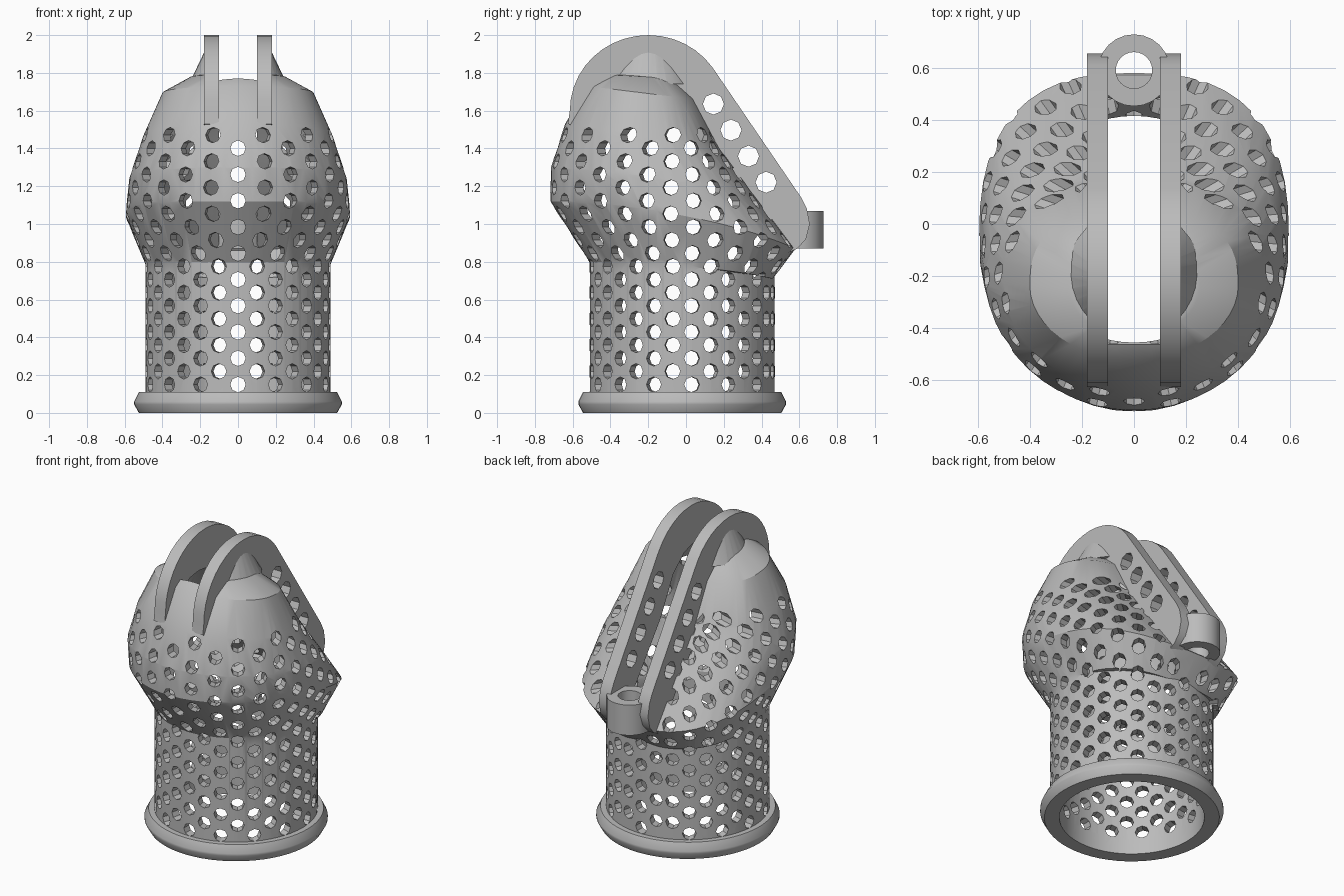
import bpy, bmesh, math
from mathutils import Matrix, Vector

cube = bpy.data.objects.get("Cube")
if cube:
    bpy.data.objects.remove(cube, do_unlink=True)

grey = bpy.data.materials.new("plain_grey")
grey.use_nodes = True
GREY = (0.5, 0.5, 0.5, 1)
grey.diffuse_color = GREY
grey.node_tree.nodes["Principled BSDF"].inputs["Base Color"].default_value = GREY

AXIS_Y = -0.02          # tube axis
WALL = 0.055


def finish(bm, name):
    bmesh.ops.recalc_face_normals(bm, faces=bm.faces)
    mesh = bpy.data.meshes.new(name)
    bm.to_mesh(mesh)
    bm.free()
    mesh.materials.append(grey)
    obj = bpy.data.objects.new(name, mesh)
    bpy.context.collection.objects.link(obj)
    return obj


def boolean(obj, cutter, op="DIFFERENCE", keep=False):
    mod = obj.modifiers.new("cut", "BOOLEAN")
    mod.operation, mod.solver, mod.object = op, "EXACT", cutter
    bpy.ops.object.select_all(action="DESELECT")
    bpy.context.view_layer.objects.active = obj
    obj.select_set(True)
    bpy.ops.object.modifier_apply(modifier=mod.name)
    if not keep:
        bpy.data.objects.remove(cutter, do_unlink=True)


def smooth(obj):
    bpy.ops.object.select_all(action="DESELECT")
    bpy.context.view_layer.objects.active = obj
    obj.select_set(True)
    bpy.ops.object.shade_smooth_by_angle(angle=math.radians(30))


def cylinder(name, r1, r2, z1, z2, y=AXIS_Y, segments=60):
    bm = bmesh.new()
    bmesh.ops.create_cone(bm, cap_ends=True, segments=segments, radius1=r1, radius2=r2,
                          depth=z2 - z1, matrix=Matrix.Translation((0, y, (z1 + z2) / 2)))
    return finish(bm, name)


def box(name, lo, hi):
    lo, hi = Vector(lo), Vector(hi)
    bm = bmesh.new()
    bmesh.ops.create_cube(bm, size=1, matrix=Matrix.Translation((lo + hi) / 2)
                          @ Matrix.Diagonal((*(hi - lo), 1)))
    return finish(bm, name)


def lathe(name, profile, y, segments):
    bm = bmesh.new()
    rings = []
    for k in range(segments):
        a = math.tau * k / segments
        rings.append([bm.verts.new((r * math.sin(a), y - r * math.cos(a), z)) for r, z in profile])
    n = len(profile)
    for k in range(segments):
        p, q = rings[k], rings[(k + 1) % segments]
        for i in range(n):
            bm.faces.new((p[i], q[i], q[(i + 1) % n], p[(i + 1) % n]))
    return finish(bm, name)


# Head sections: front y, front z, back y, back z, half width, upward bow at the sides
SECTIONS = [
    (-0.50, 0.78, 0.46, 0.71, 0.485, 0.03),
    (-0.72, 1.12, 0.58, 0.87, 0.595, 0.06),
    (-0.715, 1.30, 0.37, 1.15, 0.575, 0.02),
    (-0.64, 1.53, 0.18, 1.41, 0.50, 0),
    (-0.52, 1.73, 0.05, 1.66, 0.40, 0),
    (-0.43, 1.79, -0.06, 1.77, 0.25, 0),
]


def head_solid(name, inset):
    bm = bmesh.new()
    n, rings = 48, []
    for level, (yf, zf, yb, zb, w, bow) in enumerate(SECTIONS):
        yf, yb, w = yf + inset, yb - inset, w - inset
        drop = inset * level / 5
        mid, half = (yf + yb) / 2, (yb - yf) / 2
        ring = []
        for k in range(n):
            a = math.tau * k / n
            s, c = math.sin(a), -math.cos(a)
            e = 2 / 2.6 if c > 0 else 1      # squarer towards the back
            x = math.copysign(abs(s) ** e, s) * w
            t = math.copysign(abs(c) ** e, c)
            z = zf + (zb - zf) * (t + 1) / 2 + bow * s * s - drop
            ring.append(bm.verts.new((x, mid + half * t, z)))
        rings.append(ring)
    for p, q in zip(rings, rings[1:]):
        for k in range(n):
            j = (k + 1) % n
            bm.faces.new((p[k], p[j], q[j], q[k]))
    bm.faces.new(rings[0])
    tip = bm.verts.new((0, -0.25, 1.82 - inset))
    for k in range(n):
        bm.faces.new((rings[-1][k], rings[-1][(k + 1) % n], tip))
    return finish(bm, name)


# Radial hole cutters, staggered in 30 columns
def hole_cutters():
    bm = bmesh.new()
    turn = Matrix.Rotation(math.pi / 2, 4, "X")
    for col in range(30):
        rear = 14 <= col <= 16
        odd = (col + rear) % 2
        for row in range(10):
            z = 0.15 + 0.139 * row + 0.07 * odd
            if rear and z > 0.82:
                continue
            start = 0.39 if z < 0.82 else 0.25
            m = (Matrix.Translation((0, AXIS_Y, z)) @ Matrix.Rotation(math.radians(12 * col), 4, "Z")
                 @ Matrix.Translation((0, -(start + 0.9) / 2, 0)) @ turn)
            bmesh.ops.create_cone(bm, cap_ends=True, segments=8, radius1=0.041,
                                  radius2=0.041, depth=0.9 - start, matrix=m)
    return finish(bm, "hole_cutters")


# Perforated shell: tube, head and peak, hollowed, slotted and drilled
inner_head = head_solid("inner_head", WALL)
shell = head_solid("perforated_shell", 0)
boolean(shell, cylinder("tube", 0.49, 0.49, 0.04, 0.85), "UNION")
boolean(shell, cylinder("peak", 0.26, 0.15, 1.74, 1.97, y=-0.2, segments=32), "UNION")
boolean(shell, inner_head, keep=True)
boolean(shell, cylinder("bore", 0.435, 0.435, -0.1, 0.84))
boolean(shell, box("slot", (-0.1, -0.46, 0.88), (0.1, 1, 2.5)))
boolean(shell, hole_cutters())
smooth(shell)

# Base flange
flange = lathe("base_flange", [(0.435, 0), (0.525, 0), (0.55, 0.045), (0.55, 0.06),
                               (0.525, 0.11), (0.435, 0.11)], AXIS_Y, 60)
smooth(flange)

# Fin outline in the side plane: rounded top, straight back edge, rounded foot
outline = []
for k in range(17):
    a = math.radians(180 - 145 * k / 16)
    outline.append((-0.2 + 0.415 * math.cos(a), 1.6 + 0.4 * math.sin(a)))
outline += [(0.61, 1.14), (0.64, 1.08), (0.655, 1.0), (0.635, 0.92), (0.59, 0.87),
            (0.5, 0.83), (0.4, 0.9), (0.0, 1.45), (-0.55, 1.5), (-0.625, 1.53)]


def fin(name, x):
    bm = bmesh.new()
    face = bm.faces.new([bm.verts.new((x, y, z)) for y, z in outline])
    ext = bmesh.ops.extrude_face_region(bm, geom=[face])
    moved = [v for v in ext["geom"] if isinstance(v, bmesh.types.BMVert)]
    bmesh.ops.translate(bm, verts=moved, vec=(0.08, 0, 0))
    obj = finish(bm, name)
    boolean(obj, inner_head, keep=True)
    # Row of four round holes along the back edge
    drills = bmesh.new()
    for k in range(4):
        m = (Matrix.Translation((0, 0.145 + 0.093 * k, 1.635 - 0.138 * k))
             @ Matrix.Rotation(math.pi / 2, 4, "Y"))
        bmesh.ops.create_cone(drills, cap_ends=True, segments=8, radius1=0.056,
                              radius2=0.056, depth=1, matrix=m)
    boolean(obj, finish(drills, "drills"))
    smooth(obj)


fin("right_fin", -0.18)
fin("left_fin", 0.10)
bpy.data.objects.remove(inner_head, do_unlink=True)

# Rear loop between the fins
loop = lathe("rear_loop", [(0.07, 0.87), (0.138, 0.87), (0.138, 1.07), (0.07, 1.07)], 0.59, 24)
smooth(loop)
